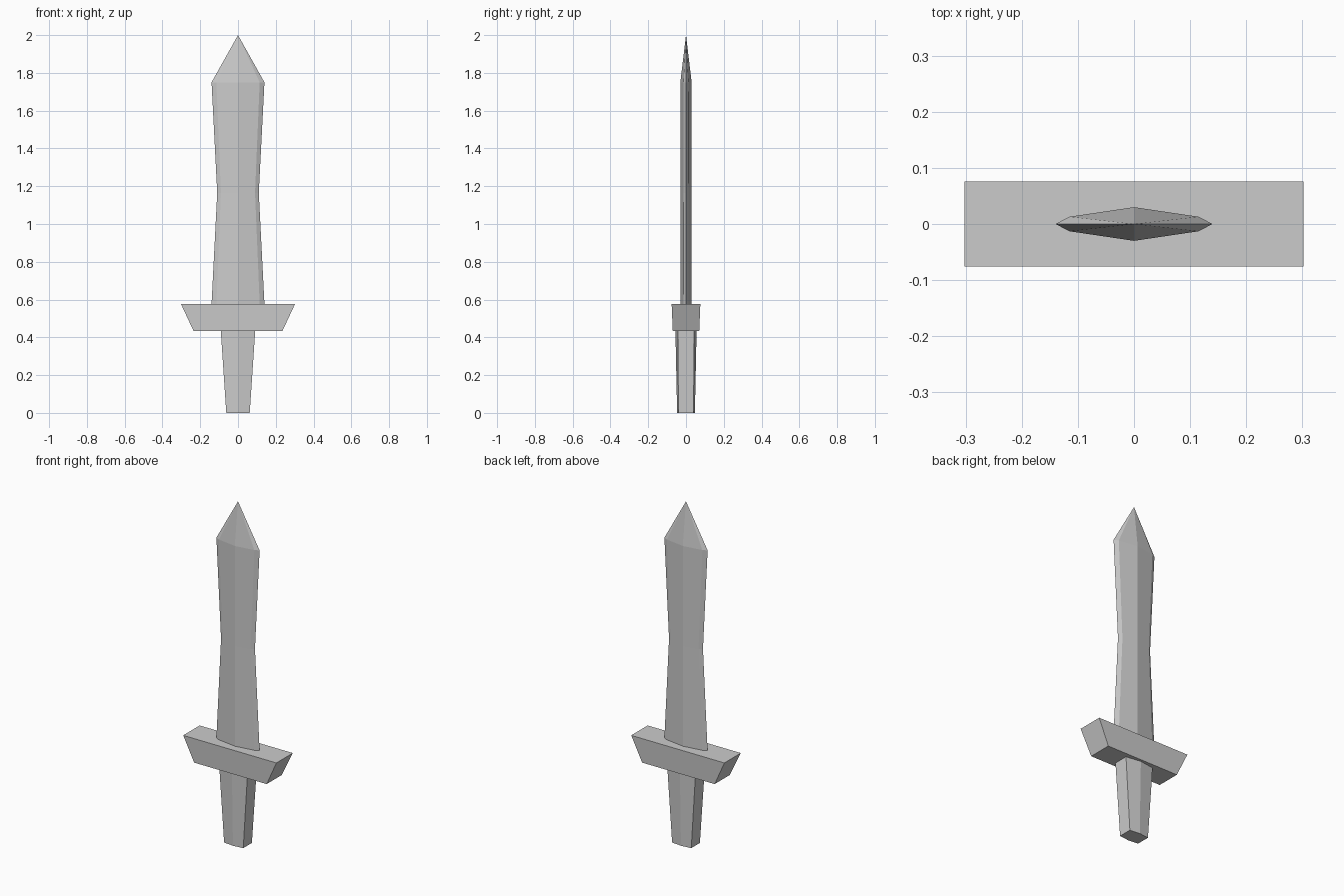
import bpy
import bmesh

if "Cube" in bpy.data.objects:
    bpy.data.objects.remove(bpy.data.objects["Cube"])


def loft(name, rings, tip=None, cap_bottom=True, cap_top=True):
    """Skin a stack of equal-sized rings, optionally closing to a point."""
    bm = bmesh.new()
    loops = [[bm.verts.new(p) for p in ring] for ring in rings]
    n = len(loops[0])
    for low, high in zip(loops, loops[1:]):
        for i in range(n):
            j = (i + 1) % n
            bm.faces.new((low[i], low[j], high[j], high[i]))
    if cap_bottom:
        bm.faces.new(loops[0][::-1])
    if tip:
        point = bm.verts.new(tip)
        for i in range(n):
            bm.faces.new((loops[-1][i], loops[-1][(i + 1) % n], point))
    elif cap_top:
        bm.faces.new(loops[-1])
    bmesh.ops.recalc_face_normals(bm, faces=bm.faces[:])
    mesh = bpy.data.meshes.new(name)
    bm.to_mesh(mesh)
    bm.free()
    obj = bpy.data.objects.new(name, mesh)
    bpy.context.collection.objects.link(obj)
    return obj


def blade_ring(half_width, z):
    bevel = half_width * 0.82
    return [(half_width, 0, z), (bevel, 0.013, z), (0, 0.03, z), (-bevel, 0.013, z),
            (-half_width, 0, z), (-bevel, -0.013, z), (0, -0.03, z), (bevel, -0.013, z)]


def box_ring(x, y, z):
    return [(x, -y, z), (x, y, z), (-x, y, z), (-x, -y, z)]


def handle_ring(x, side_y, mid_y, z):
    return [(x, -side_y, z), (x, side_y, z), (0, mid_y, z),
            (-x, side_y, z), (-x, -side_y, z), (0, -mid_y, z)]


# Waisted blade with edge bevels and a pointed tip
loft("blade", [blade_ring(0.14, 0.577), blade_ring(0.11, 1.165), blade_ring(0.14, 1.75)],
     tip=(0, 0, 2.0), cap_bottom=False)

# Crossguard flaring upwards
loft("crossguard", [box_ring(0.235, 0.07, 0.433), box_ring(0.302, 0.076, 0.577)])

# Six-sided tapered handle
loft("handle", [handle_ring(0.062, 0.04, 0.047, 0), handle_ring(0.091, 0.043, 0.056, 0.433)],
     cap_top=False)
